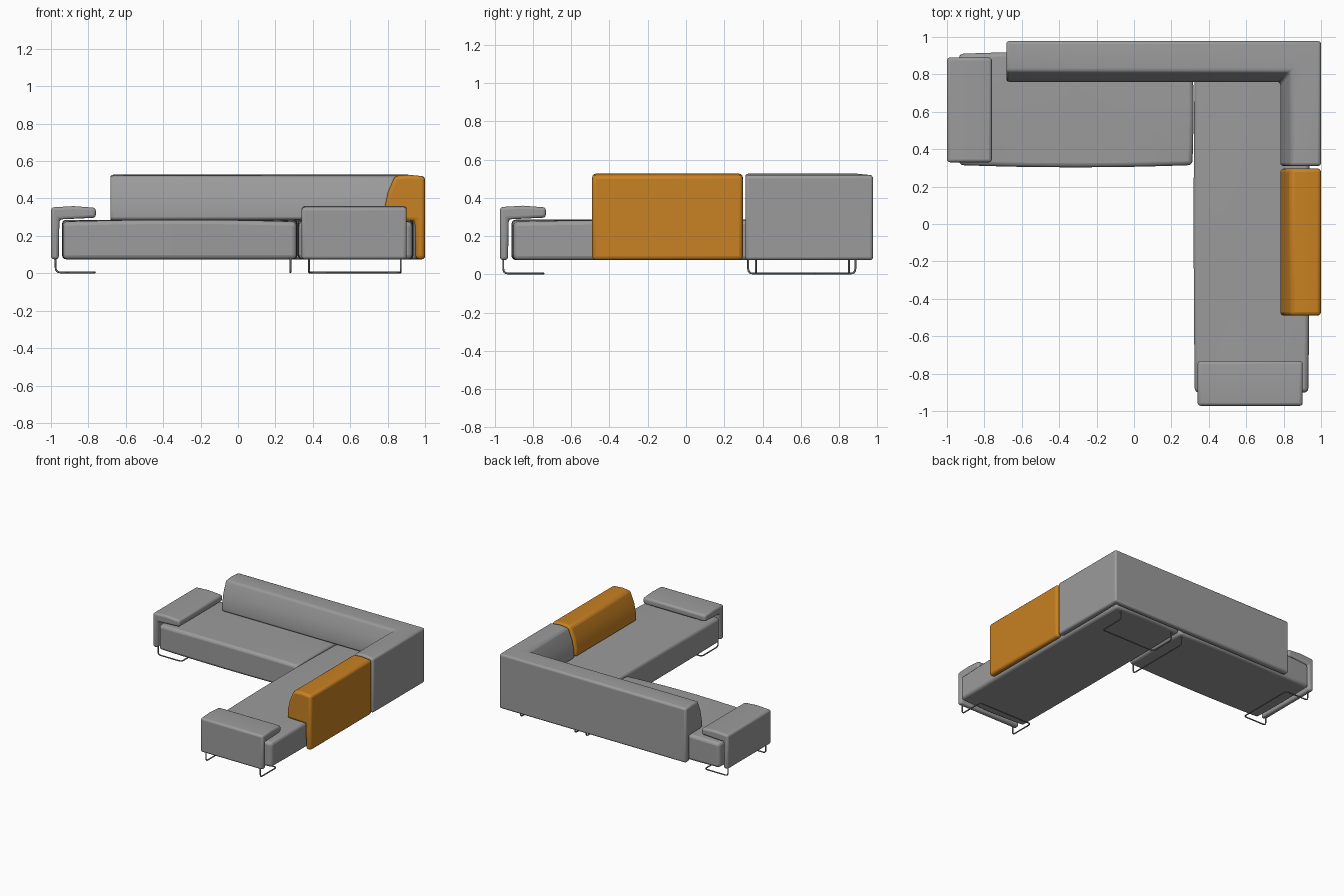
import bpy, bmesh
from mathutils import Vector

cube = bpy.data.objects.get("Cube")
if cube:
    bpy.data.objects.remove(cube, do_unlink=True)


def material(name, rgb):
    m = bpy.data.materials.new(name)
    m.use_nodes = True
    m.diffuse_color = (*rgb, 1)
    m.node_tree.nodes["Principled BSDF"].inputs["Base Color"].default_value = (*rgb, 1)
    return m


GREY = material("grey fabric", (0.33, 0.33, 0.33))
ORANGE = material("orange fabric", (0.58, 0.22, 0.016))
STEEL = material("steel wire", (0.2, 0.2, 0.2))
BASE = 0.075


def finish(bm, name, mat, bevel):
    """Turn a bmesh into a softly bevelled, smooth shaded object."""
    bmesh.ops.recalc_face_normals(bm, faces=bm.faces)
    me = bpy.data.meshes.new(name)
    bm.to_mesh(me)
    bm.free()
    me.materials.append(mat)
    ob = bpy.data.objects.new(name, me)
    bpy.context.collection.objects.link(ob)
    mod = ob.modifiers.new("soft edges", "BEVEL")
    mod.width, mod.segments = bevel, 3
    mod.limit_method, mod.angle_limit = "ANGLE", 0.7
    bpy.ops.object.select_all(action="DESELECT")
    ob.select_set(True)
    bpy.context.view_layer.objects.active = ob
    bpy.ops.object.shade_smooth_by_angle(angle=0.7)
    return ob


def cushion(name, lo, hi, puff=0.012):
    """Box whose top and sides bulge slightly in the middle."""
    lo, hi = Vector(lo), Vector(hi)
    mid, half = (lo + hi) / 2, (hi - lo) / 2
    bm = bmesh.new()
    bmesh.ops.create_cube(bm, size=2)
    bmesh.ops.subdivide_edges(bm, edges=bm.edges[:], cuts=7, use_grid_fill=True)
    for v in bm.verts:
        x, y, z = v.co
        v.co = mid + Vector((x * half.x, y * half.y, z * half.z))
        v.co.x += x * puff * (1 - y * y) * 0.5
        v.co.y += y * puff * (1 - x * x)
        v.co.z += max(z, 0) * puff * (1 - (x * y) ** 2)
    return finish(bm, name, GREY, 0.022)


def sweep(name, profile, path, mat, bevel):
    """Sweep a (depth, height) profile along (x, y, inward x, inward y) stations."""
    bm = bmesh.new()
    rings = [[bm.verts.new((x + ix * d, y + iy * d, z)) for d, z in profile]
             for x, y, ix, iy in path]
    n = len(profile)
    for a, b in zip(rings, rings[1:]):
        for i in range(n):
            j = (i + 1) % n
            bm.faces.new((a[i], a[j], b[j], b[i]))
    bm.faces.new(rings[0])
    bm.faces.new(rings[-1])
    return finish(bm, name, mat, bevel)


def wire(name, points, radius=0.005, corner=0.025):
    """Bent steel rod with rounded corners."""
    pts = [Vector(p) for p in points]
    out = [pts[0]]
    for a, b, c in zip(pts, pts[1:], pts[2:]):
        p, q = b + (a - b).normalized() * corner, b + (c - b).normalized() * corner
        for k in range(5):
            t = k / 4
            out.append(p * (1 - t) ** 2 + b * 2 * t * (1 - t) + q * t * t)
    out.append(pts[-1])
    cu = bpy.data.curves.new(name, "CURVE")
    cu.dimensions = "3D"
    cu.bevel_depth, cu.bevel_resolution, cu.use_fill_caps = radius, 2, True
    sp = cu.splines.new("POLY")
    sp.points.add(len(out) - 1)
    for p, co in zip(sp.points, out):
        p.co = (*co, 1)
    cu.materials.append(STEEL)
    ob = bpy.data.objects.new(name, cu)
    bpy.context.collection.objects.link(ob)
    bpy.ops.object.select_all(action="DESELECT")
    ob.select_set(True)
    bpy.context.view_layer.objects.active = ob
    bpy.ops.object.convert(target="MESH")


def leg(name, a, b, reach=(0, 0)):
    """Two uprights at a and b joined on the floor, optionally by a loop."""
    floor, top, r = 0.005, BASE + 0.01, Vector(reach)
    a, b = Vector(a), Vector(b)
    pts = [(*a, top), (*a, floor)]
    if r.length:
        pts += [(*(a + r), floor), (*(b + r), floor)]
    wire(name, pts + [(*b, floor), (*b, top)])


# Seats forming the L
cushion("long_seat", (-0.935, 0.315, BASE), (0.312, 0.91, 0.274))
cushion("chaise_seat", (0.325, -0.9, BASE), (0.932, 0.91, 0.274))

# Backrests hang over the seat edge with a thin apron behind
back = [(0, BASE), (0, 0.518), (0.09, 0.527), (0.163, 0.52), (0.2, 0.43),
        (0.218, 0.34), (0.218, 0.285), (0.055, 0.28), (0.05, BASE)]
sweep("corner_backrest", back,
      [(-0.683, 0.978, 0, -1), (1, 0.978, -1, -1), (1, 0.31, -1, 0)], GREY, 0.016)
sweep("accent_backrest", back,
      [(1, 0.297, -1, 0), (1, -0.49, -1, 0)], ORANGE, 0.02)

# Armrests: upright panel with a pad folded over the seat
arm = [(0, BASE), (0, 0.352), (0.12, 0.359), (0.24, 0.35),
       (0.24, 0.297), (0.045, 0.288), (0.042, BASE)]
sweep("right_armrest", arm, [(-1, 0.33, 1, 0), (-1, 0.89, 1, 0)], GREY, 0.016)
sweep("front_armrest", arm, [(0.34, -0.972, 0, 1), (0.902, -0.972, 0, 1)], GREY, 0.016)

# Wire legs
leg("right_leg", (-0.975, 0.365), (-0.975, 0.852), (0.21, 0))
leg("front_leg", (0.38, -0.955), (0.87, -0.955), (0, 0.21))
leg("corner_leg", (0.38, 0.885), (0.87, 0.885), (0, -0.21))
leg("middle_leg", (0.28, 0.325), (0.28, 0.885))
